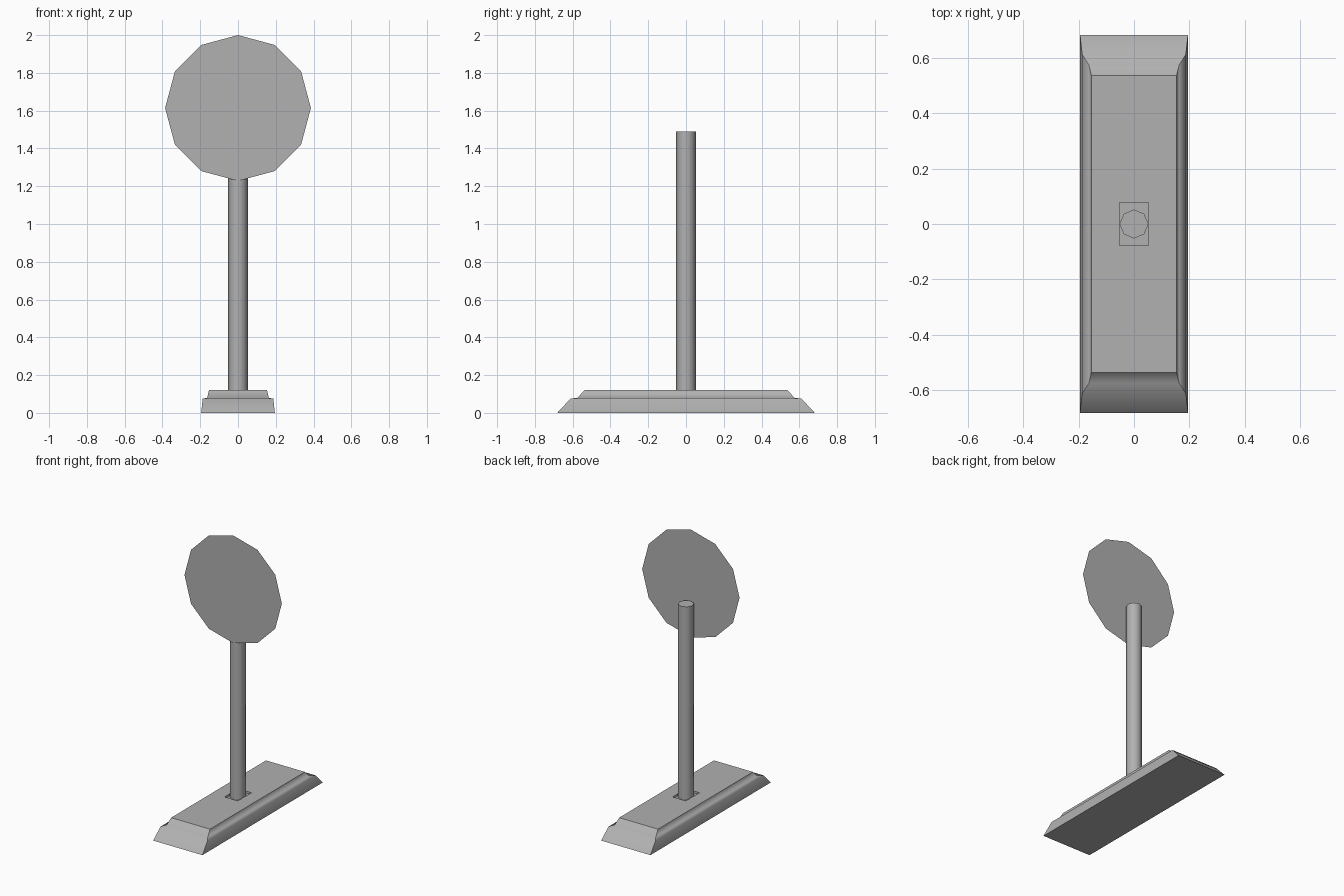
import bpy, bmesh, math

if "Cube" in bpy.data.objects:
    bpy.data.objects.remove(bpy.data.objects["Cube"])

# Dark grey shared by all parts
grey = bpy.data.materials.new("dark_grey")
grey.diffuse_color = (0.44, 0.44, 0.44, 1)
grey.use_nodes = True
grey.node_tree.nodes["Principled BSDF"].inputs["Base Color"].default_value = grey.diffuse_color


def smooth(obj, degrees):
    bpy.ops.object.select_all(action='DESELECT')
    obj.select_set(True)
    bpy.context.view_layer.objects.active = obj
    bpy.ops.object.shade_smooth_by_angle(angle=math.radians(degrees))


# Stepped base: rectangular rings (half x, half y, z), ending in a pole socket
SOCKET_Z = 0.105
rings = [(0.195, 0.682, 0.0), (0.187, 0.612, 0.075), (0.163, 0.575, 0.08),
         (0.154, 0.537, 0.12), (0.053, 0.077, 0.12), (0.053, 0.077, SOCKET_Z)]
SMOOTH_STEPS = 3
bm = bmesh.new()
loops = [[bm.verts.new((sx * x, sy * y, z))
          for sx, sy in ((-1, -1), (1, -1), (1, 1), (-1, 1))] for x, y, z in rings]
bm.faces.new(loops[0][::-1])
bm.faces.new(loops[-1])
for step, (a, b) in enumerate(zip(loops, loops[1:])):
    for i in range(4):
        j = (i + 1) % 4
        face = bm.faces.new((a[i], a[j], b[j], b[i]))
        face.smooth = step < SMOOTH_STEPS
# Keep mitred corners and the top and bottom rims crisp
soft = [set(loops[1]), set(loops[2])]
for e in bm.edges:
    e.smooth = any(set(e.verts) <= ring for ring in soft)
mesh = bpy.data.meshes.new("base")
bm.to_mesh(mesh)
bm.free()
base = bpy.data.objects.new("base", mesh)
bpy.context.collection.objects.link(base)

# Pole standing in the socket
top = 1.49
bpy.ops.mesh.primitive_cylinder_add(vertices=8, radius=0.052, depth=top - SOCKET_Z,
                                    location=(0, 0, (top + SOCKET_Z) / 2))
pole = bpy.context.object
pole.name = "pole"
smooth(pole, 50)

# Flat twelve-sided sign plate on the front of the pole
bpy.ops.mesh.primitive_circle_add(vertices=12, radius=0.386, fill_type='NGON',
                                  location=(0, -0.055, 1.614),
                                  rotation=(math.pi / 2, 0, 0))
plate = bpy.context.object
plate.name = "sign_plate"

for obj in (base, pole, plate):
    obj.data.materials.append(grey)
